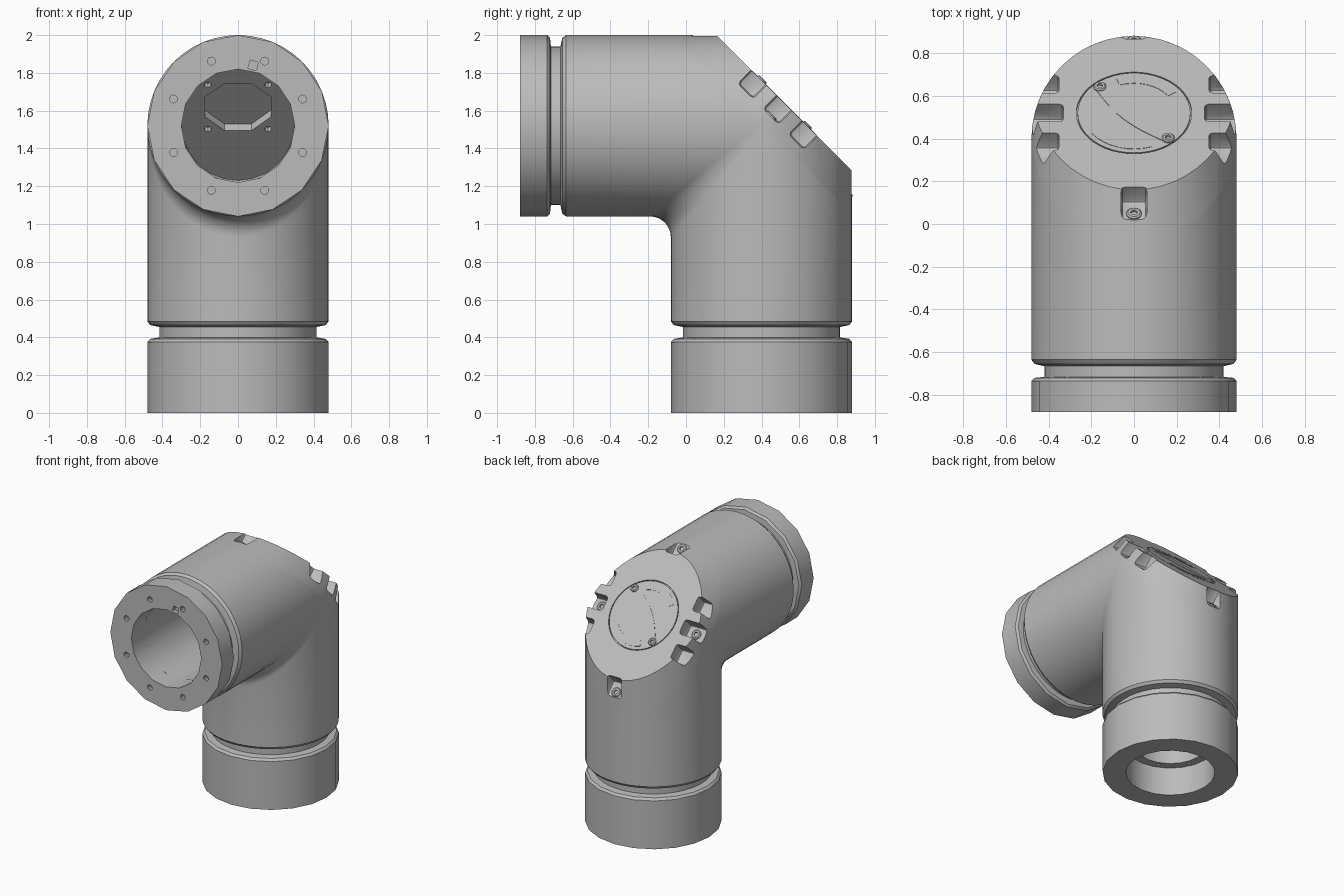
import bpy, bmesh
from math import sin, cos, pi, radians, sqrt
from mathutils import Matrix, Vector

R, AY, AZ = 0.48, 0.40, 1.52          # tube radius, vertical axis y, horizontal axis z
SEAM, FACE = 1.93, 2.16               # y + z of the lid seam and of the lid face
H = 1 / sqrt(2)

cube = bpy.data.objects.get("Cube")
if cube:
    bpy.data.objects.remove(cube)

grey = bpy.data.materials.new("grey")
grey.use_nodes = True
grey.diffuse_color = (0.5, 0.5, 0.5, 1)
bsdf = next(n for n in grey.node_tree.nodes if n.type == 'BSDF_PRINCIPLED')
bsdf.inputs["Base Color"].default_value = (0.5, 0.5, 0.5, 1)

# Frames: lid face (x, along the slope, outward), and the two flange axes
LID = Matrix(((1, 0, 0, 0), (0, H, H, 0.52), (0, -H, H, 1.64), (0, 0, 0, 1)))
LOWER = Matrix.Translation((0, AY, 0))
UPPER = Matrix.Translation((0, -0.88, AZ)) @ Matrix.Rotation(-pi / 2, 4, 'X')


def move(x, y, z):
    return Matrix.Translation((x, y, z))


def finish(bm, name):
    bmesh.ops.recalc_face_normals(bm, faces=bm.faces)
    mesh = bpy.data.meshes.new(name)
    bm.to_mesh(mesh)
    bm.free()
    mesh.materials.append(grey)
    ob = bpy.data.objects.new(name, mesh)
    bpy.context.collection.objects.link(ob)
    return ob


def smooth(ob, angle=30):
    bpy.ops.object.select_all(action='DESELECT')
    ob.select_set(True)
    bpy.context.view_layer.objects.active = ob
    bpy.ops.object.shade_smooth_by_angle(angle=radians(angle))


def carve(ob, bm):
    """Subtract the solids in bm from ob, then drop the cutter."""
    cutter = finish(bm, "cutter")
    cutter.hide_render = True
    mod = ob.modifiers.new("cut", 'BOOLEAN')
    mod.operation, mod.solver, mod.object = 'DIFFERENCE', 'EXACT', cutter
    dg = bpy.context.evaluated_depsgraph_get()
    mesh = bpy.data.meshes.new_from_object(ob.evaluated_get(dg))
    ob.modifiers.clear()
    ob.data = mesh
    bpy.data.objects.remove(cutter)


def box(bm, m, size, bevel=0.02):
    vs = bmesh.ops.create_cube(bm, size=1, matrix=Matrix.Diagonal((*size, 1)))["verts"]
    edges = {e for v in vs for e in v.link_edges}
    made = set(vs)
    if bevel:
        res = bmesh.ops.bevel(bm, geom=list(edges), offset=bevel, segments=2,
                              profile=0.5, affect='EDGES')
        made = {v for v in made if v.is_valid} | set(res["verts"])
    bmesh.ops.transform(bm, matrix=m, verts=list(made))


def rod(bm, m, r, depth, seg=12):
    bmesh.ops.create_cone(bm, cap_ends=True, segments=seg, radius1=r, radius2=r,
                          depth=depth, matrix=m)


def prism(bm, pts, m, z0, z1):
    low = [bm.verts.new(m @ Vector((x, y, z0))) for x, y in pts]
    face = bm.faces.new(low)
    top = bmesh.ops.extrude_face_region(bm, geom=[face])["geom"]
    verts = [g for g in top if isinstance(g, bmesh.types.BMVert)]
    bmesh.ops.translate(bm, verts=verts, vec=m.to_3x3() @ Vector((0, 0, z1 - z0)))


def lathe(name, profile, m, seg):
    """Turn a closed (radius, height) profile."""
    bm = bmesh.new()
    rings = [[bm.verts.new(m @ Vector((r * sin(a), r * cos(a), z))) for r, z in profile]
             for a in (2 * pi * i / seg for i in range(seg))]
    n = len(profile)
    for i in range(seg):
        p, q = rings[i], rings[(i + 1) % seg]
        for k in range(n):
            bm.faces.new((p[k], q[k], q[(k + 1) % n], p[(k + 1) % n]))
    return finish(bm, name)


def elbow(leg_a, leg_b, r, fillet, seg=48, steps=8):
    """Solid elbow: rings up the vertical leg, a filleted mitre, rings to the front."""
    bm = bmesh.new()
    cols = []
    for i in range(seg):
        a = 2 * pi * i / seg
        sx, d = sin(a), cos(a)
        col = [(q * sx, AY - q * d, z) for z, q in leg_a]
        t = fillet * max(0, d) ** 0.7 + 0.0004
        cy, cz = AY - r * d - t, AZ - r * d - t
        col += [(r * sx, cy + t * cos(h), cz + t * sin(h))
                for h in (pi / 2 * k / steps for k in range(steps + 1))]
        col += [(q * sx, y, AZ - q * d) for y, q in leg_b]
        cols.append([bm.verts.new(p) for p in col])
    for i in range(seg):
        p, q = cols[i], cols[(i + 1) % seg]
        for k in range(len(p) - 1):
            bm.faces.new((p[k], q[k], q[k + 1], p[k + 1]))
    for end in (0, -1):
        bm.faces.new([c[end] for c in cols])
    bmesh.ops.remove_doubles(bm, verts=bm.verts, dist=0.001)
    bmesh.ops.recalc_face_normals(bm, faces=bm.faces)
    return bm


def slice_off(bm, level, keep_below):
    """Cut along y + z = level and close the cut."""
    res = bmesh.ops.bisect_plane(bm, geom=bm.verts[:] + bm.edges[:] + bm.faces[:],
                                 plane_co=(0, 0, level), plane_no=(0, H, H),
                                 clear_outer=keep_below, clear_inner=not keep_below)
    rim = [e for e in res["geom_cut"] if isinstance(e, bmesh.types.BMEdge)]
    bmesh.ops.edgeloop_fill(bm, edges=rim)


# Hollow elbow housing with the neck of each groove
leg_a = [(0.38, 0.415), (0.455, 0.415), (0.465, 0.465), (0.485, R)]
leg_b = [(-0.635, R), (-0.655, 0.465), (-0.665, 0.42), (-0.73, 0.42)]
bm = elbow(leg_a, leg_b, R, 0.11)
slice_off(bm, SEAM, True)
housing = finish(bm, "elbow_housing")
carve(housing, elbow([(0.2, 0.30)], [(-0.8, 0.30)], 0.30, 0.08, 24))
smooth(housing)

# Slanted lid
bm = elbow(leg_a, leg_b, R, 0.11)
slice_off(bm, SEAM, False)
slice_off(bm, FACE, True)
lid = finish(bm, "lid")
bm = bmesh.new()
for s in (-1, 1):
    for v, x in ((-0.19, 0.35), (0, 0.33), (0.19, 0.35)):
        box(bm, LID @ move(s * (x + 0.15), v, 0), (0.3, 0.115, 0.2))
    box(bm, LID @ move(0, s * 0.64, 0), (0.12, 0.3, 0.2))
    for v in (-0.3, 0.03):                       # screw holes under the lid
        rod(bm, LID @ move(s * 0.16, v, -0.163), 0.02, 0.06, 8)
rod(bm, LID, 0.27, 0.024, 48)                    # seat of the round cover
rod(bm, LID @ move(0, -0.134, -0.163) @ Matrix.Rotation(pi / 8, 4, 'Z'), 0.19, 0.1, 8)
carve(lid, bm)
smooth(lid)

# Round cover with a diagonal grip and two curved inlays
bm = bmesh.new()
rod(bm, LID @ move(0, 0, -0.008), 0.264, 0.016, 48)
smooth(finish(bm, "round_cover"))
bm = bmesh.new()
spin = LID @ Matrix.Rotation(radians(-47), 4, 'Z')
arc = [i / 8 for i in range(9)]
bar = [(0.22 * (2 * t - 1), 0.03 + 0.035 * sin(pi * t)) for t in arc]
prism(bm, bar + [(-x, -y) for x, y in bar], spin, -0.004, 0.003)
for turn in (0, pi):
    inlay = [(q * cos(a), q * sin(a)) for q, ts in ((0.24, arc), (0.195, arc[::-1]))
             for a in (turn + radians(35 + 75 * t) for t in ts)]
    prism(bm, inlay, LID, -0.004, 0.002)
finish(bm, "cover_grip")


# Socket screws
def screw(name, x, v, n, r):
    ob = lathe(name, [(r, -0.02), (r, 0.006), (r * 0.8, 0.012), (r * 0.45, 0.012),
                      (r * 0.4, -0.01), (r * 0.2, -0.02)], LID @ move(x, v, n), 12)
    smooth(ob)


for s, side in ((-1, "right"), (1, "left")):
    screw("lid_screw_" + side, s * 0.405, 0, -0.1, 0.036)
    screw("cover_screw_" + side, s * 0.16, -s * 0.17, 0, 0.03)
for s, end in ((-1, "top"), (1, "bottom")):
    screw("lid_screw_" + end, 0, s * 0.57, -0.1, 0.036)


# Connecting flanges with bolt circles
def bolt_circle(m, ring, z, r=0.021):
    bm = bmesh.new()
    for i in range(8):
        a = pi / 8 + i * pi / 4
        rod(bm, m @ move(ring * cos(a), ring * sin(a), z), r, 0.08, 10)
    return bm


upper = lathe("front_flange", [(0.30, 0), (R, 0), (R, 0.145), (0.465, 0.16), (0.42, 0.165),
                               (0.30, 0.165)], UPPER, 16)
holes = bolt_circle(UPPER, 0.37, 0)
box(holes, UPPER @ move(0.08, -0.32, 0) @ Matrix.Rotation(0.25, 4, 'Z'), (0.045, 0.045, 0.06), 0)
carve(upper, holes)
smooth(upper)

lower = lathe("base_flange", [(0.315, 0), (R, 0), (R, 0.375), (0.465, 0.392), (0.415, 0.40),
                              (0.25, 0.40), (0.25, 0.22), (0.315, 0.22)], LOWER, 20)
carve(lower, bolt_circle(LOWER, 0.28, 0.22, 0.014))
smooth(lower)
